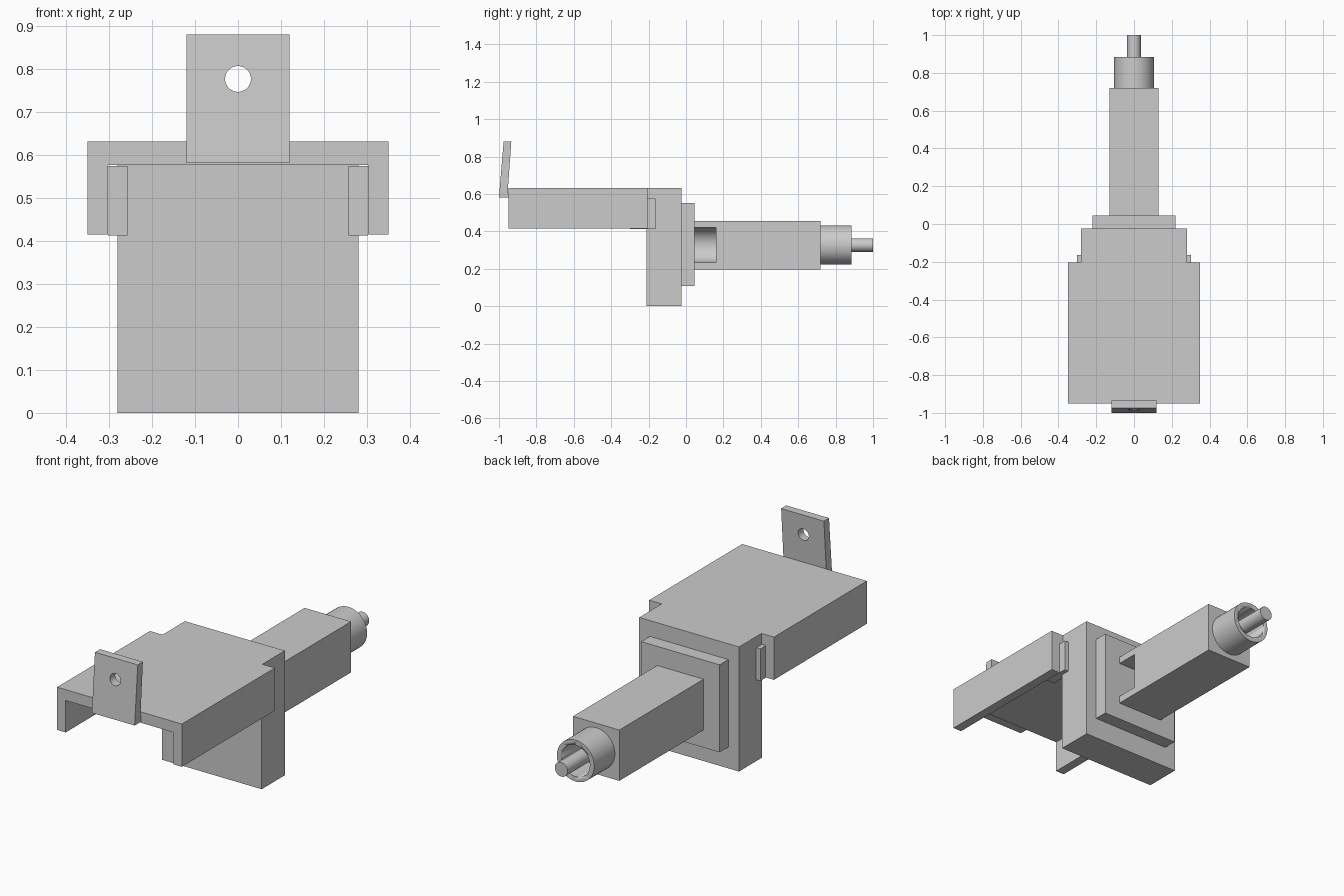
import bpy, bmesh
from math import pi

if "Cube" in bpy.data.objects:
    bpy.data.objects.remove(bpy.data.objects["Cube"])

def box(name, x0, x1, y0, y1, z0, z1):
    bpy.ops.mesh.primitive_cube_add(size=1, location=((x0+x1)/2, (y0+y1)/2, (z0+z1)/2))
    o = bpy.context.object
    o.name = name
    o.scale = (x1-x0, y1-y0, z1-z0)
    bpy.ops.object.transform_apply(location=False, rotation=False, scale=True)
    return o

def rod(name, r, y0, y1, z, x=0):
    bpy.ops.mesh.primitive_cylinder_add(vertices=48, radius=r, depth=y1-y0,
                                        location=(x, (y0+y1)/2, z), rotation=(pi/2, 0, 0))
    o = bpy.context.object
    o.name = name
    bpy.ops.object.shade_smooth_by_angle()
    return o

def cut(target, cutter):
    m = target.modifiers.new("cut", 'BOOLEAN')
    m.operation, m.object, m.solver = 'DIFFERENCE', cutter, 'EXACT'
    bpy.context.view_layer.objects.active = target
    bpy.ops.object.modifier_apply(modifier=m.name)
    bpy.data.objects.remove(cutter)

def extrude_x(name, profile, half):
    bm = bmesh.new()
    f = bm.faces.new([bm.verts.new((-half, y, z)) for y, z in profile])
    g = bmesh.ops.extrude_face_region(bm, geom=[f])
    bmesh.ops.translate(bm, vec=(2*half, 0, 0),
                        verts=[v for v in g['geom'] if isinstance(v, bmesh.types.BMVert)])
    bmesh.ops.recalc_face_normals(bm, faces=bm.faces)
    me = bpy.data.meshes.new(name)
    bm.to_mesh(me)
    o = bpy.data.objects.new(name, me)
    bpy.context.collection.objects.link(o)
    return o

AXIS = 0.327

# Upright body plate and raised flange
box("body_plate", -0.28, 0.28, -0.21, -0.025, 0, 0.632)
box("flange", -0.22, 0.22, -0.025, 0.045, 0.108, 0.552)

# Hood: channel open below and at both ends
hood = box("hood", -0.35, 0.35, -0.95, -0.205, 0.415, 0.632)
cut(hood, box("hood_cutter", -0.302, 0.302, -1.1, -0.1, 0.3, 0.577))

# Clips joining hood walls to the plate
for side, s in (("left", -1), ("right", 1)):
    a, b = sorted((s*0.257, s*0.303))
    box("clip_" + side, a, b, -0.30, -0.163, 0.413, 0.575)

# Leaning front tab with a round hole
tab = extrude_x("front_tab", [(-1.0, 0.582), (-0.949, 0.582), (-0.952, 0.63),
                              (-0.934, 0.88), (-0.975, 0.88)], 0.12)
cut(tab, rod("hole_cutter", 0.03, -1.2, -0.8, 0.777))

# Square stem with a rounded pocket opening on one side
stem = box("stem", -0.13, 0.13, 0.045, 0.72, 0.197, 0.455)
cut(stem, rod("pocket_cutter", 0.0925, 0.0, 0.16, AXIS))
cut(stem, box("slot_cutter", 0, 0.2, 0.0, 0.16, AXIS-0.0925, AXIS+0.0925))

# Hollow nozzle with centre pin
nozzle = rod("nozzle", 0.105, 0.72, 0.885, AXIS)
cut(nozzle, rod("bore_cutter", 0.08, 0.73, 1.0, AXIS))
rod("pin", 0.036, 0.72, 1.0, AXIS)
